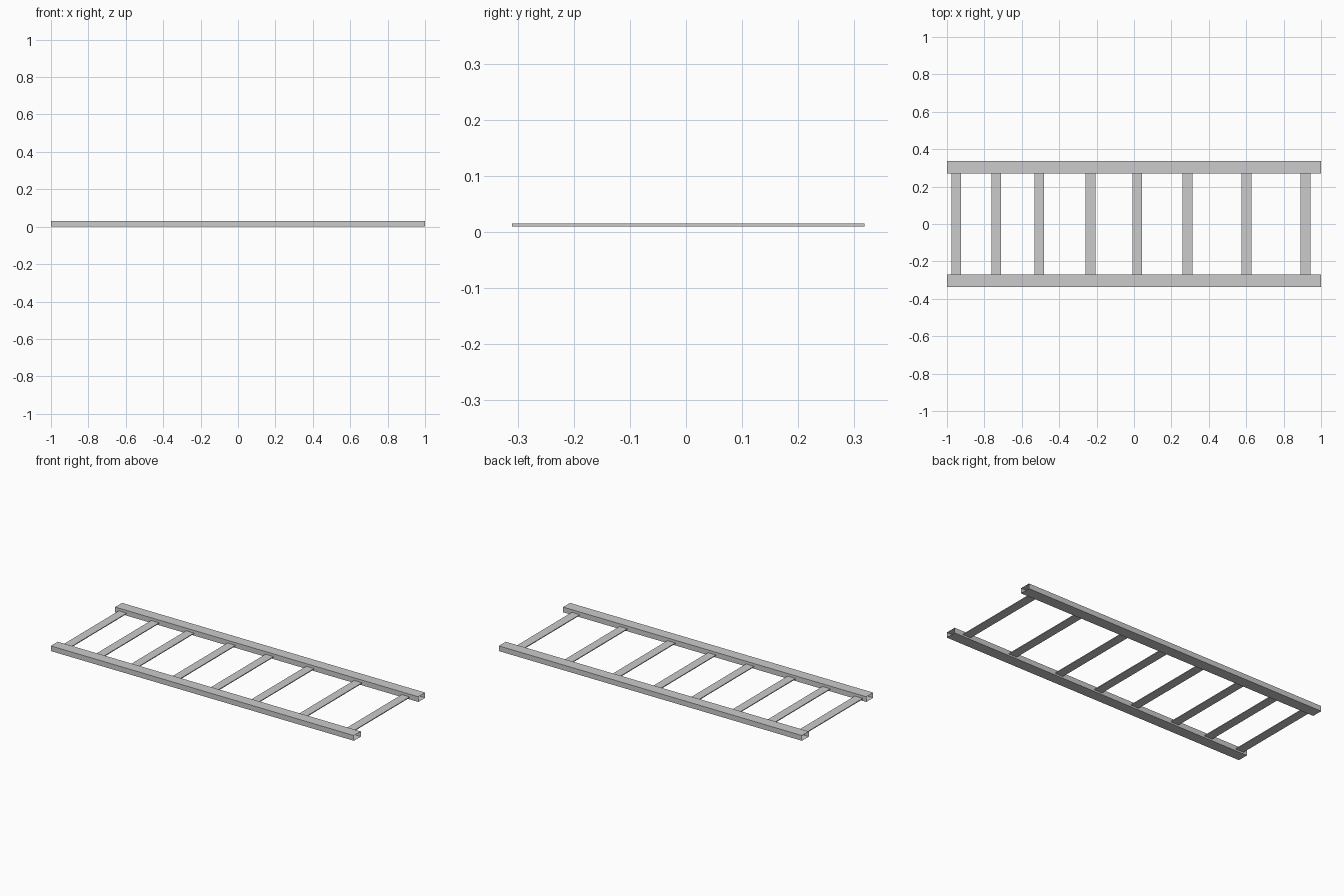
import bpy, bmesh

if "Cube" in bpy.data.objects:
    bpy.data.objects.remove(bpy.data.objects["Cube"])


def sheet_tube(name, y, width, height):
    """Open-ended rectangular tube of thin sheet running along x."""
    bm = bmesh.new()
    bmesh.ops.create_cube(bm, size=1)
    ends = [f for f in bm.faces if abs(f.normal.x) > 0.9]
    bmesh.ops.delete(bm, geom=ends, context='FACES_ONLY')
    bmesh.ops.scale(bm, vec=(2, width, height), verts=bm.verts)
    bmesh.ops.translate(bm, vec=(0, y, height / 2), verts=bm.verts)
    return finish(name, bm)


def bar(name, size, centre):
    bm = bmesh.new()
    bmesh.ops.create_cube(bm, size=1)
    bmesh.ops.scale(bm, vec=size, verts=bm.verts)
    bmesh.ops.translate(bm, vec=centre, verts=bm.verts)
    return finish(name, bm)


def finish(name, bm):
    mesh = bpy.data.meshes.new(name)
    bm.to_mesh(mesh)
    bm.free()
    obj = bpy.data.objects.new(name, mesh)
    bpy.context.collection.objects.link(obj)
    return obj


# Two hollow side rails
for side, label in ((-1, "front"), (1, "back")):
    sheet_tube(f"{label}_rail", side * 0.303, 0.065, 0.031)

# Flat rungs, unevenly spaced, reaching inside the rails
for i, x in enumerate((-0.95, -0.736, -0.506, -0.233, 0.018, 0.286, 0.602, 0.917)):
    bar(f"rung_{i + 1}", (0.052, 0.63, 0.005), (x, 0.004, 0.0125))
